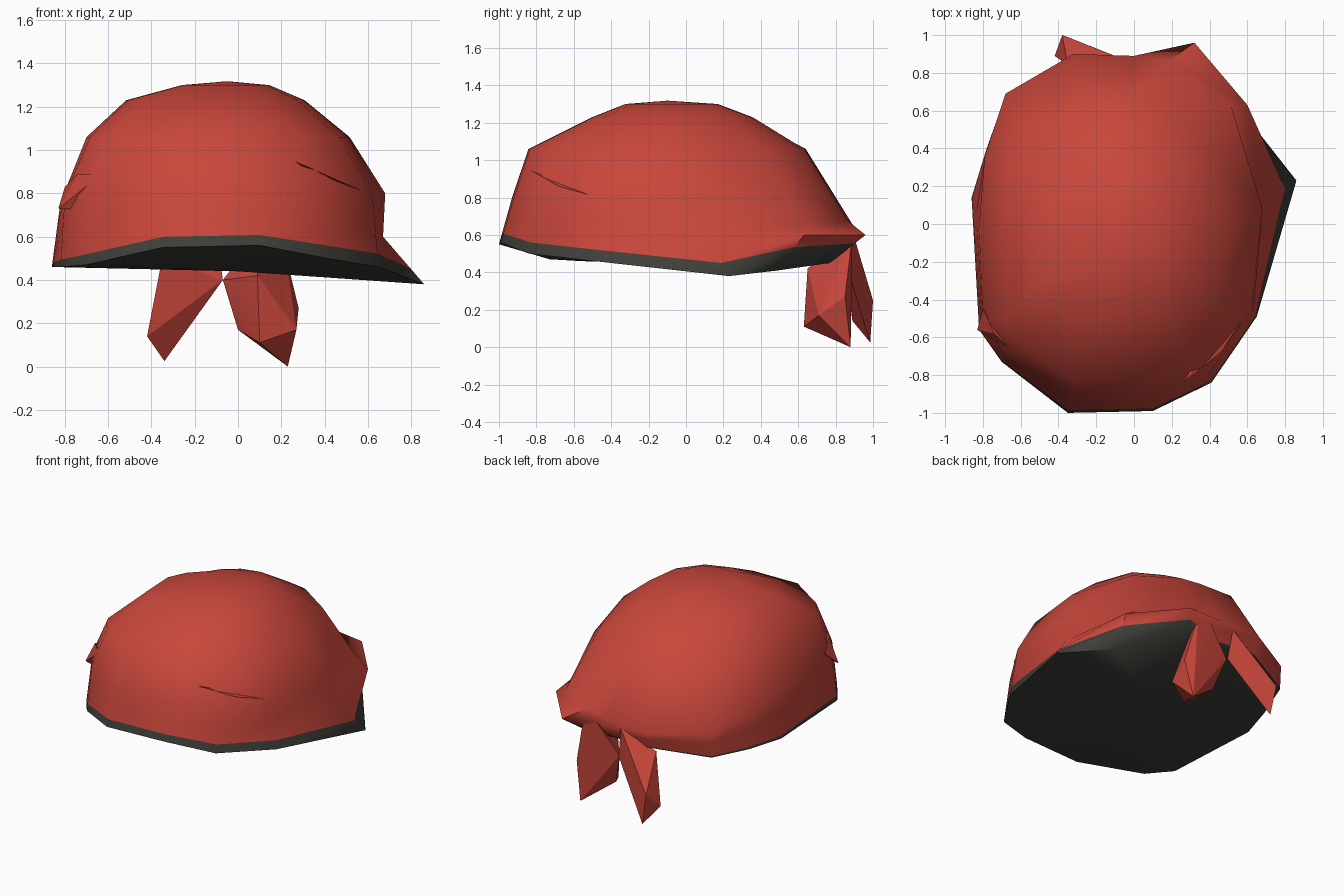
import bpy, bmesh, math
from mathutils import Vector

if "Cube" in bpy.data.objects:
    bpy.data.objects.remove(bpy.data.objects["Cube"])


def material(name, rgb):
    m = bpy.data.materials.new(name)
    m.diffuse_color = (*rgb, 1)
    m.use_nodes = True
    m.node_tree.nodes["Principled BSDF"].inputs["Base Color"].default_value = m.diffuse_color
    return m


RED = material("red cloth", (0.58, 0.062, 0.044))
GREY = material("charcoal lining", (0.05, 0.05, 0.043))


def finish(bm, name, mats, angle):
    bmesh.ops.recalc_face_normals(bm, faces=bm.faces)
    me = bpy.data.meshes.new(name)
    bm.to_mesh(me)
    bm.free()
    for m in mats:
        me.materials.append(m)
    ob = bpy.data.objects.new(name, me)
    bpy.context.collection.objects.link(ob)
    bpy.ops.object.select_all(action='DESELECT')
    ob.select_set(True)
    bpy.context.view_layer.objects.active = ob
    bpy.ops.object.shade_smooth_by_angle(angle=math.radians(angle))
    return ob


def folded_cloth(name, points):
    """Faceted piece of cloth spanned by a few corner points."""
    bm = bmesh.new()
    for p in points:
        bm.verts.new(p)
    res = bmesh.ops.convex_hull(bm, input=bm.verts)
    loose = {v for v in res["geom_interior"] + res["geom_unused"]
             if isinstance(v, bmesh.types.BMVert) and v.is_valid}
    if loose:
        bmesh.ops.delete(bm, geom=list(loose), context='VERTS')
    return finish(bm, name, [RED], 15)


# Cap outlines, counter-clockwise from the front: lower rim and brow line
rim = [(-.35, -1, .55), (.1, -.99, .56), (.41, -.84, .5), (.65, -.49, .46),
       (.86, .23, .38), (.55, .49, .41), (.17, .77, .45), (0, .84, .51),
       (-.3, .86, .52), (-.68, .68, .48), (-.78, .4, .46), (-.86, .14, .46),
       (-.82, -.56, .46), (-.7, -.73, .47)]
brow = [(-.33, -.93, .8), (.1, -.92, .8), (.4, -.79, .8), (.62, -.45, .8),
        (.68, .08, .8), (.51, .64, .65), (.18, .86, .68), (0, .89, .65),
        (-.32, .9, .64), (-.68, .69, .65), (-.79, .36, .71), (-.82, 0, .76),
        (-.8, -.52, .79), (-.68, -.7, .8)]
# Fold line between rim and brow; at the back right it sticks out as a flap
fold = [Vector(a).lerp(Vector(b), .6) for a, b in zip(rim, brow)]
fold[4:8] = [Vector(p) for p in ((.67, .1, .6), (.6, .63, .6),
                                 (.32, .96, .6), (.1, .87, .58))]
# Share of the lower wall covered by the grey hem in each column
hem = [.33, .33, .33, .3, .32, .66, .7, .12, .1, .1, .1, .1, .17, .25]
hem_ring = [Vector(a).lerp(b, t) for a, b, t in zip(rim, fold, hem)]


def crown_ring(sx, sy, dx, dy, z):
    cx, cy = -.08, -.1
    ring = []
    for x, y, _ in brow:
        x, y = cx + dx + (x - cx) * sx, cy + dy + (y - cy) * sy
        # flatten the back left shoulder of the crown
        over = max(0, y - x - (1.25 - .866 * z) / .354) / 2
        ring.append((x + over, y - over, z))
    return ring


# Cap: rings lofted from rim to crown, closed at both ends
rings = [rim, hem_ring, fold, brow, crown_ring(.81, .81, -.02, -.07, 1.06),
         crown_ring(.55, .47, -.03, -.01, 1.23),
         crown_ring(.27, .27, .02, 0, 1.3)]
bm = bmesh.new()
loops = [[bm.verts.new(p) for p in r] for r in rings]
n = len(rim)
for k, (lo, hi) in enumerate(zip(loops, loops[1:])):
    for i in range(n):
        j = (i + 1) % n
        f = bm.faces.new((lo[i], lo[j], hi[j], hi[i]))
        f.material_index = 1 if k == 0 else 0
for loop, centre, mat in ((loops[0], (0, .1, .44), 1),
                          (loops[-1], (-.05, -.1, 1.318), 0)):
    c = bm.verts.new(centre)
    for i in range(n):
        f = bm.faces.new((loop[i], loop[(i + 1) % n], c))
        f.material_index = mat
finish(bm, "cap", [RED, GREY], 58)

# Hanging tails of the knot at the back
folded_cloth("left_tail", [(-.07, .87, .4), (-.1, .89, .62), (-.42, .89, .14),
                           (-.34, .985, .025), (-.38, 1, .25),
                           (-.35, .84, .5)])
folded_cloth("right_tail", [(-.07, .86, .4), (0, .8, .17), (.1, .63, .11),
                            (.27, .71, .17), (.23, .88, 0), (.28, .85, .27),
                            (.09, .65, .42), (.23, .82, .44), (.1, .89, .62),
                            (.2, .89, .6)])
# Creases in the cloth near the front
folded_cloth("right_crease", [(.26, -.84, .95), (.6, -.47, .8),
                              (.46, -.68, .86), (.4, -.6, .85)])
folded_cloth("left_crease", [(-.83, -.56, .73), (-.8, -.45, .83),
                             (-.63, -.69, .89), (-.74, -.58, .89),
                             (-.65, -.6, .72)])
